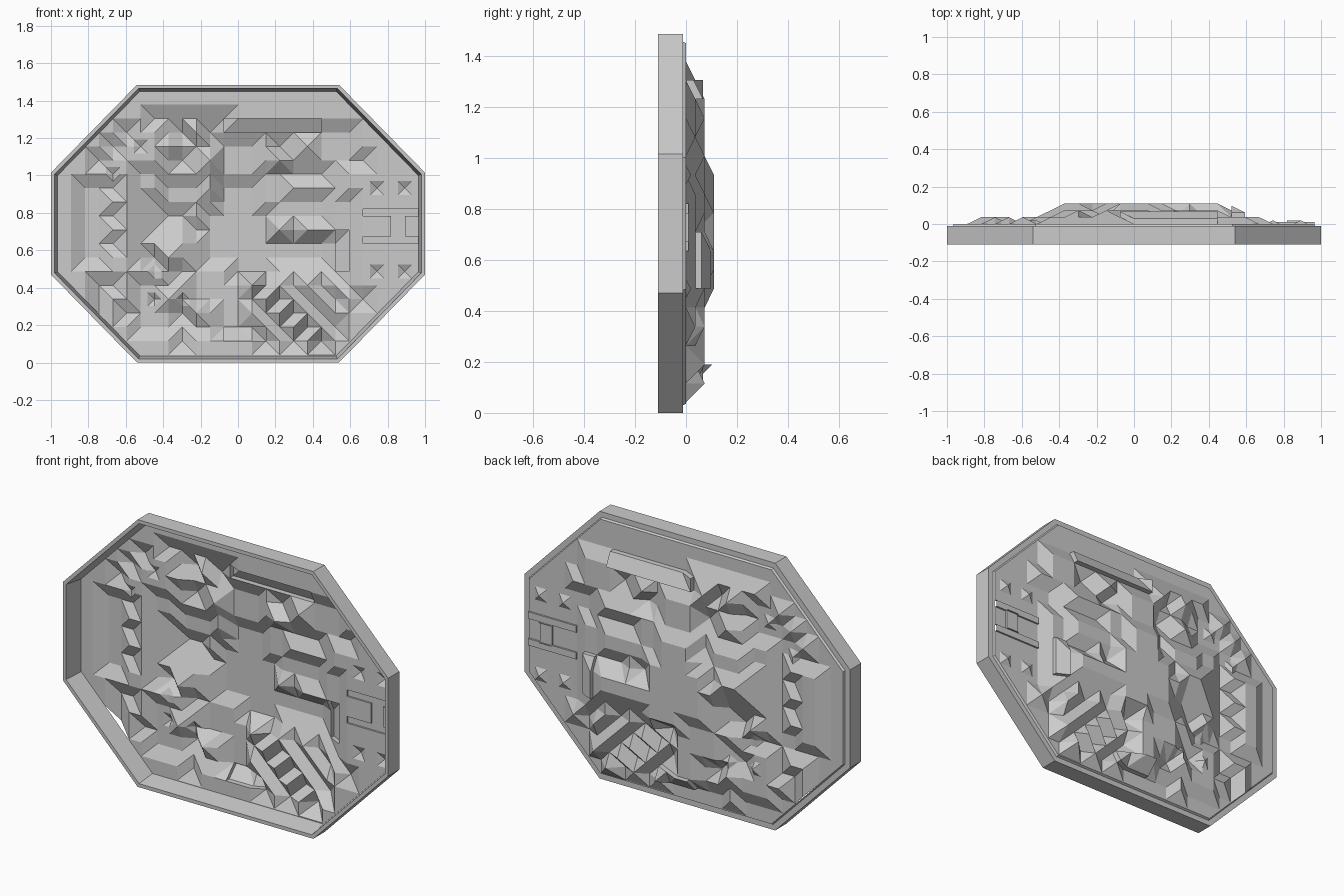
import bpy, bmesh
from mathutils import Vector

if "Cube" in bpy.data.objects:
    bpy.data.objects.remove(bpy.data.objects["Cube"])

S, Z0, STEP = 0.0743, 0.041, 0.0365   # grid cell, lowest row, height of one level


def make(name, bm):
    bmesh.ops.recalc_face_normals(bm, faces=bm.faces[:])
    me = bpy.data.meshes.new(name)
    bm.to_mesh(me)
    bm.free()
    ob = bpy.data.objects.new(name, me)
    bpy.context.collection.objects.link(ob)
    return ob


def octagon(o):
    a, lo, hi = 0.54 - 0.414 * o, 0.47 + 0.414 * o, 1.015 - 0.414 * o
    right = [(a, o), (1 - o, lo), (1 - o, hi), (a, 1.485 - o)]
    return right + [(-x, z) for x, z in reversed(right)]


# Frame: tapered octagonal ring
bm = bmesh.new()
rings = []
for o, y in [(0, -0.11), (0, -0.012), (0.03, -0.012), (0.036, 0), (0.02, -0.11)]:
    rings.append([bm.verts.new((x, y, z)) for x, z in octagon(o)])
for a, b in zip(rings, rings[1:] + rings[:1]):
    for k in range(8):
        n = (k + 1) % 8
        bm.faces.new((a[k], a[n], b[n], b[k]))
make("octagonal_frame", bm)

# Relief panel: plateaus given as grid boxes (i0, i1, j0, j1) per level
plateaus = {
    1: [(-5, 7, 2, 16), (-6, -1, 17, 17), (-11, -10, 7, 12), (-7, -5, 2, 5),
        (-7, -5, 7, 13), (7, 8, 5, 11), (6, 8, 14, 16), (2, 7, 1, 1),
        (-10, -9, 5, 5), (-10, -10, 2, 4)],
    2: [(-1, 4, 2, 13), (-1, 1, 14, 15), (-6, -2, 9, 11), (-5, -3, 12, 12),
        (-3, -1, 4, 8), (4, 7, 6, 8), (4, 6, 10, 11), (5, 6, 13, 13)],
    3: [(-2, 2, 7, 10), (-1, 1, 11, 12), (-5, -4, 10, 10), (-3, -3, 9, 9),
        (0, 2, 6, 6), (3, 6, 7, 8)],
}
# Single-vertex pits and peaks: level -> grid points
spots = {
    0: [(-2, 14), (-3, 3), (-5, 15), (-3, 16), (-5, 4), (-5, 7), (3, 14), (5, 15)],
    1: [(-9, 8), (-9, 10), (-10, 14), (-9, 15), (-8, 16), (9, 4), (9, 14),
        (-4, 1), (-8, 3), (-9, 12), (4, 12), (3, 9), (5, 9)],
    2: [(-4, 14), (-4, 16), (3, 15), (-6, 7), (-4, 6), (-4, 3), (-2, 16)],
}
H = {(i, j): 0 for i in range(-14, 15) for j in range(-1, 21)}
for level, boxes in plateaus.items():
    for i0, i1, j0, j1 in boxes:
        for i in range(i0, i1 + 1):
            for j in range(j0, j1 + 1):
                H[i, j] = max(H[i, j], level)
# Diagonal sawtooth field
for i in range(1, 8):
    for j in range(1, 6):
        H[i, j] = (1 if i + j > 6 else 0) + (i + j) % 2 if i - j < 6 else (i + j) % 2
for level, pts in spots.items():
    for p in pts:
        H[p] = level

# Small half-cell pyramids standing on single grid points
studs = [(10, 12), (12, 12), (10, 6), (12, 6), (-9, 13), (-7, 15), (-6, 6), (-6, 4), (-4, 4)]

bm = bmesh.new()
V = {}


def vert(p, q):
    # grid point when p == q, otherwise the midpoint of the two
    key = (p[0] + q[0], p[1] + q[1])
    if key not in V:
        y = (H[p] + H[q]) / 2 * STEP + (0.02 if p == q and p in studs else 0)
        V[key] = bm.verts.new((key[0] / 2 * S, y, Z0 + key[1] / 2 * S))
    return V[key]


def triangle(p, q, r):
    a, b, c = vert(p, q), vert(q, r), vert(r, p)
    for t in ((vert(p, p), a, c), (a, vert(q, q), b), (c, b, vert(r, r)), (a, b, c)):
        bm.faces.new(t)


for i in range(-14, 14):
    for j in range(-1, 20):
        q = [(i, j), (i + 1, j), (i + 1, j + 1), (i, j + 1)]
        a, b, c, d = (H[p] for p in q)
        main = (i + j) % 2 == 0 if a == b == c == d else abs(a - c) > abs(b - d)
        if not main:
            q = q[1:] + q[:1]
        triangle(q[0], q[1], q[2])
        triangle(q[0], q[2], q[3])


# Straight-walled raised pads, in grid units with height
def pad(i0, i1, j0, j1, dy):
    fs = []
    for f in bm.faces:
        c = f.calc_center_median()
        i, j = c.x / S, (c.z - Z0) / S
        if i0 < i < i1 and j0 < j < j1:
            fs.append(f)
    r = bmesh.ops.extrude_face_region(bm, geom=fs)
    moved = [g for g in r["geom"] if isinstance(g, bmesh.types.BMVert)]
    bmesh.ops.translate(bm, verts=moved, vec=(0, dy, 0))
    old = [f for f in fs if f.is_valid]
    if old:
        bmesh.ops.delete(bm, geom=old, context='FACES')


pad(-1, 6, 16, 17, 0.03)       # upper bar
pad(-1, 2, 1, 2, 0.03)         # lower bar
pad(7, 8, 6, 9, 0.025)         # side block
pad(9, 13, 8, 8.5, 0.01)       # side panel rails and posts
pad(9, 13, 10, 10.5, 0.01)
pad(11, 12, 8.5, 10, 0.01)

# Trim to the frame opening
pts = octagon(0.036)
centre = Vector((0, 0, 0.7425))
for k in range(8):
    p, q = (Vector((x, 0, z)) for x, z in (pts[k], pts[(k + 1) % 8]))
    n = (q - p).cross(Vector((0, 1, 0)))
    if n.dot(centre - p) > 0:
        n = -n
    bmesh.ops.bisect_plane(bm, geom=bm.verts[:] + bm.edges[:] + bm.faces[:],
                           plane_co=p, plane_no=n, clear_outer=True)
make("relief_panel", bm)
